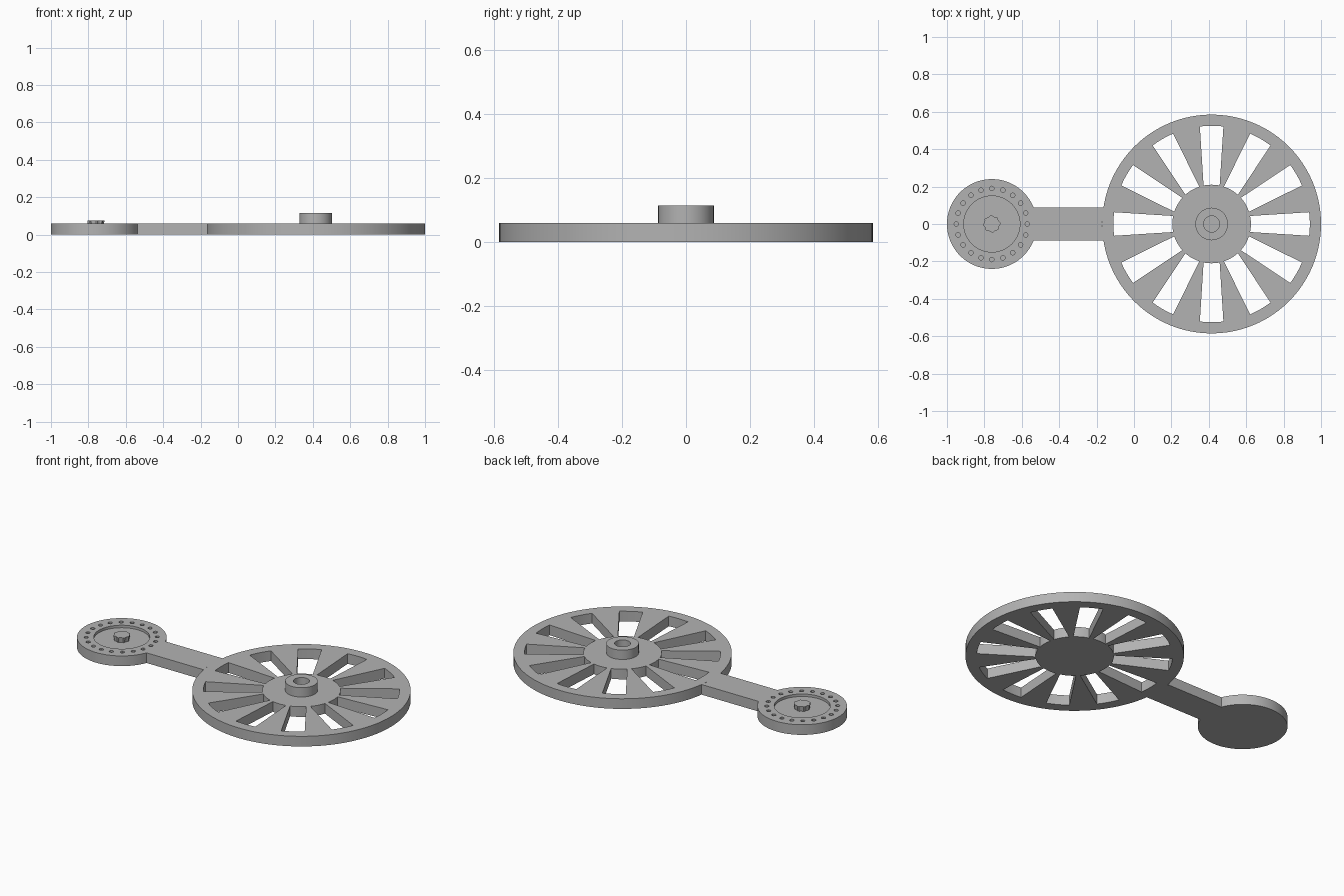
import bpy, bmesh
from math import cos, sin, pi, asin, radians

cube = bpy.data.objects.get("Cube")
if cube:
    bpy.data.objects.remove(cube, do_unlink=True)

grey = bpy.data.materials.new("light grey")
grey.use_nodes = True
GREY = (0.45, 0.45, 0.45, 1)
grey.diffuse_color = GREY
grey.node_tree.nodes["Principled BSDF"].inputs["Base Color"].default_value = GREY

T = 0.06                      # plate thickness
WHEEL_X, WHEEL_R = 0.415, 0.585
DISC_X, DISC_R = -0.76, 0.24


def finish(name, bm, x=0):
    bmesh.ops.remove_doubles(bm, verts=bm.verts, dist=1e-6)
    bmesh.ops.recalc_face_normals(bm, faces=bm.faces)
    mesh = bpy.data.meshes.new(name)
    bm.to_mesh(mesh)
    bm.free()
    mesh.materials.append(grey)
    obj = bpy.data.objects.new(name, mesh)
    obj.location.x = x
    bpy.context.collection.objects.link(obj)
    return obj


def smooth(obj):
    obj.data.shade_smooth()
    obj.data.set_sharp_from_angle(angle=radians(30))


def prism(bm, outline, z0, z1):
    """Extrude a flat outline from z0 to z1."""
    face = bm.faces.new([bm.verts.new((x, y, z0)) for x, y in outline])
    ext = bmesh.ops.extrude_face_region(bm, geom=[face], use_keep_orig=True)
    for v in ext["geom"]:
        if isinstance(v, bmesh.types.BMVert):
            v.co.z = z1


def circle(r, n, cx=0, cy=0):
    return [(cx + r * cos(2 * pi * i / n), cy + r * sin(2 * pi * i / n)) for i in range(n)]


def arc(r, a0, a1, n=8):
    return [(r * cos(a0 + (a1 - a0) * i / n), r * sin(a0 + (a1 - a0) * i / n))
            for i in range(n + 1)]


def cut(obj, cutter):
    """Subtract the cutter, bake the result and drop the cutter."""
    cutter.hide_render = True
    mod = obj.modifiers.new("cut", 'BOOLEAN')
    mod.operation, mod.solver, mod.object = 'DIFFERENCE', 'EXACT', cutter
    bpy.context.view_layer.update()
    deps = bpy.context.evaluated_depsgraph_get()
    baked = bpy.data.meshes.new_from_object(obj.evaluated_get(deps))
    obj.modifiers.clear()
    obj.data = baked
    bpy.data.objects.remove(cutter, do_unlink=True)


# Spoked wheel: a plate with twelve tapered windows
bm = bmesh.new()
prism(bm, circle(WHEEL_R, 96), 0, T)
wheel = finish("spoked_wheel", bm, WHEEL_X)
bm = bmesh.new()
R_IN, R_OUT = 0.21, 0.525
a_in, a_out = asin(0.043 / R_IN), asin(0.063 / R_OUT)
for k in range(12):
    t = k * pi / 6
    prism(bm, arc(R_OUT, t - a_out, t + a_out) + arc(R_IN, t + a_in, t - a_in), -0.1, 0.2)
cut(wheel, finish("window_cutter", bm, WHEEL_X))
smooth(wheel)

# Hub collar with a central bore
bm = bmesh.new()
prism(bm, circle(0.087, 64), T, 0.115)
hub = finish("hub_collar", bm, WHEEL_X)
bm = bmesh.new()
prism(bm, circle(0.043, 48), 0, 0.2)
cut(hub, finish("bore_cutter", bm, WHEEL_X))
smooth(hub)

# Small disc with a shallow recess and a ring of pits
bm = bmesh.new()
prism(bm, circle(DISC_R, 96), 0, T)
disc = finish("small_disc", bm, DISC_X)
bm = bmesh.new()
FLOOR = 0.045
prism(bm, circle(0.15, 72), FLOOR, 0.2)
for x, y in circle(0.19, 20):
    prism(bm, circle(0.012, 12, x, y), FLOOR, 0.2)
cut(disc, finish("recess_cutter", bm, DISC_X))
smooth(disc)

# Knurled knob in the recess, slightly wider at the top
bm = bmesh.new()
outline = []
for i in range(32):
    r = 0.046 if i % 4 < 2 else 0.041
    outline.append((r * cos(i * pi / 16), r * sin(i * pi / 16)))
prism(bm, outline, FLOOR, 0.075)
for v in bm.verts:
    if v.co.z < T:
        v.co.x *= 0.9
        v.co.y *= 0.9
finish("knurled_knob", bm, DISC_X)

# Connecting arm, its ends following the two rims
bm = bmesh.new()
HALF = 0.088
a, b = asin(HALF / DISC_R), asin(HALF / WHEEL_R)
left_end = [(DISC_X + x, y) for x, y in arc(DISC_R, a, -a)]
right_end = [(WHEEL_X + x, y) for x, y in arc(WHEEL_R, pi + b, pi - b)]
prism(bm, left_end + right_end, 0, T)
finish("connecting_arm", bm)
